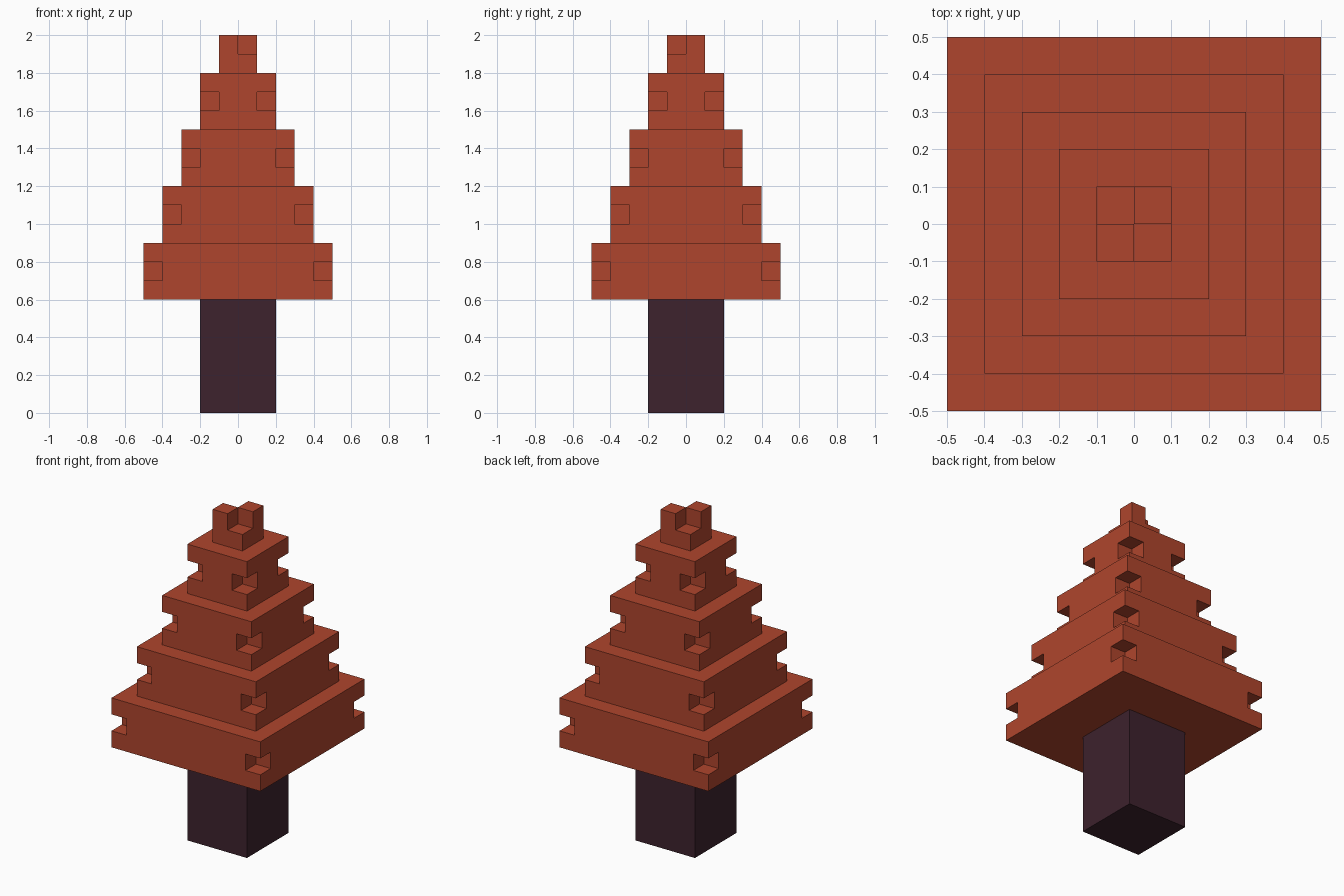
import bpy
import bmesh
from mathutils import Vector

cube = bpy.data.objects.get("Cube")
if cube:
    bpy.data.objects.remove(cube, do_unlink=True)


def make_material(name, rgb):
    mat = bpy.data.materials.new(name)
    mat.use_nodes = True
    mat.diffuse_color = (*rgb, 1)
    mat.node_tree.nodes["Principled BSDF"].inputs["Base Color"].default_value = (*rgb, 1)
    return mat


foliage = make_material("rust red foliage", (0.429, 0.0595, 0.026))
bark = make_material("dark plum bark", (0.0467, 0.016, 0.0262))


def block(name, xs, ys, zs, mat, empty=lambda i, j, k: False):
    """Closed block cut along the given planes, leaving out the empty cells."""
    cuts = (xs, ys, zs)

    def solid(c):
        return all(0 <= c[a] < len(cuts[a]) - 1 for a in range(3)) and not empty(*c)

    bm = bmesh.new()
    for i in range(len(xs) - 1):
        for j in range(len(ys) - 1):
            for k in range(len(zs) - 1):
                cell = (i, j, k)
                if not solid(cell):
                    continue
                for axis in range(3):
                    for step in (0, 1):
                        neighbour = list(cell)
                        neighbour[axis] += 2 * step - 1
                        if solid(neighbour):
                            continue
                        # Outer face of this cell, wound to point outwards
                        u, v = (axis + 1) % 3, (axis + 2) % 3
                        corners = []
                        for du, dv in ((0, 0), (1, 0), (1, 1), (0, 1)):
                            p = Vector()
                            p[axis] = cuts[axis][cell[axis] + step]
                            p[u] = cuts[u][cell[u] + du]
                            p[v] = cuts[v][cell[v] + dv]
                            corners.append(bm.verts.new(p))
                        bm.faces.new(corners if step else corners[::-1])
    bmesh.ops.remove_doubles(bm, verts=bm.verts[:], dist=0.0001)
    # Merge flat neighbours into whole faces
    bmesh.ops.dissolve_limit(bm, angle_limit=0.01, verts=bm.verts[:], edges=bm.edges[:])
    mesh = bpy.data.meshes.new(name)
    bm.to_mesh(mesh)
    bm.free()
    mesh.materials.append(mat)
    obj = bpy.data.objects.new(name, mesh)
    bpy.context.collection.objects.link(obj)
    return obj


# Square trunk
block("trunk", (-0.2, 0.2), (-0.2, 0.2), (0, 0.6), bark)

# Four shrinking tiers, each with a cubic notch in the middle of every corner edge
for n in range(4):
    h, z = 0.5 - 0.1 * n, 0.6 + 0.3 * n
    side = (-h, -h + 0.1, h - 0.1, h)
    block(f"foliage_tier_{n + 1}", side, side, (z, z + 0.1, z + 0.2, z + 0.3), foliage,
          lambda i, j, k: k == 1 and i != 1 and j != 1)

# Treetop with two diagonal corners cut down
half = (-0.1, 0, 0.1)
block("treetop", half, half, (1.8, 1.9, 2.0), foliage,
      lambda i, j, k: k == 1 and i != j)
